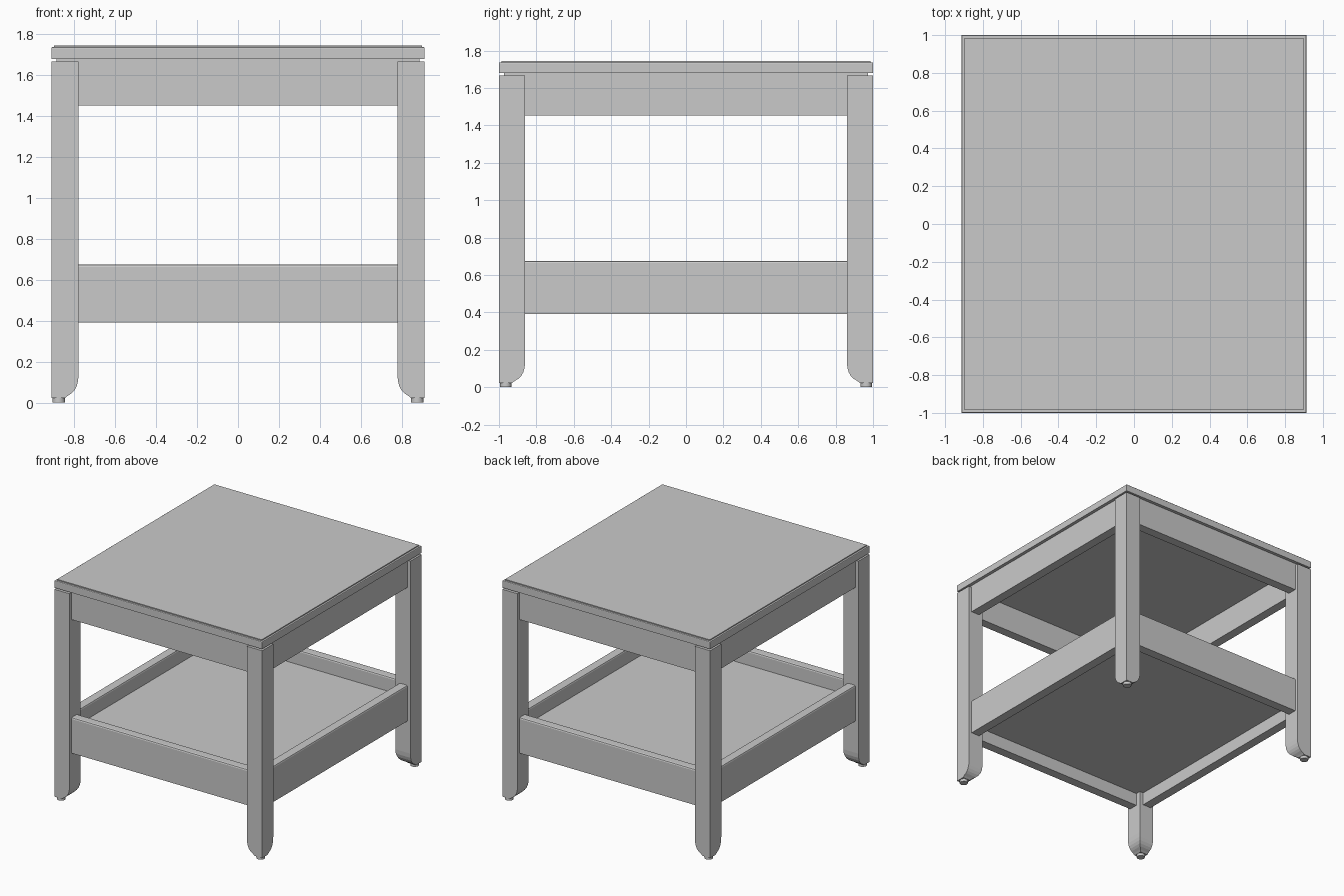
import bpy
import bmesh

cube = bpy.data.objects.get("Cube")
if cube:
    bpy.data.objects.remove(cube, do_unlink=True)

grey = bpy.data.materials.new("plain_grey")
grey.use_nodes = True
grey.diffuse_color = (0.59, 0.59, 0.59, 1)
grey.node_tree.nodes["Principled BSDF"].inputs["Base Color"].default_value = (0.59, 0.59, 0.59, 1)

HALF_X, HALF_Y = 0.912, 1.0     # outer corner of the legs
LEG_X, LEG_Y = 0.133, 0.14      # leg section
RECESS, BOARD = 0.026, 0.074    # rail setback and thickness


def finish(name, bm):
    bmesh.ops.recalc_face_normals(bm, faces=bm.faces)
    mesh = bpy.data.meshes.new(name)
    bm.to_mesh(mesh)
    bm.free()
    mesh.materials.append(grey)
    obj = bpy.data.objects.new(name, mesh)
    bpy.context.collection.objects.link(obj)


def box(name, x, y, z, bevel=0.0, axes=()):
    """Box from (low, high) ranges; bevels the top edges running along axes."""
    bm = bmesh.new()
    bmesh.ops.create_cube(bm, size=1)
    for v in bm.verts:
        for i, (low, high) in enumerate((x, y, z)):
            v.co[i] = low if v.co[i] < 0 else high
    if bevel:
        edges = []
        for e in bm.edges:
            a, b = (v.co for v in e.verts)
            if min(a.z, b.z) > z[1] - 0.001 and any(abs(a[i] - b[i]) > 0.001 for i in axes):
                edges.append(e)
        bmesh.ops.bevel(bm, geom=edges, offset=bevel, segments=2, profile=0.5, affect='EDGES')
    finish(name, bm)


def leg(name, sx, sy):
    """Square post whose two inner sides curve in to a narrow base."""
    # height, fraction of full width
    profile = [(0.022, 0.5), (0.033, 0.6), (0.045, 0.74), (0.06, 0.85),
               (0.08, 0.93), (0.105, 0.98), (0.14, 1), (1.667, 1)]
    bm = bmesh.new()
    rings = []
    for z, f in profile:
        ox, oy = sx * HALF_X, sy * HALF_Y
        ix, iy = ox - sx * LEG_X * f, oy - sy * LEG_Y * f
        rings.append([bm.verts.new((a, b, z))
                      for a, b in ((ox, oy), (ix, oy), (ix, iy), (ox, iy))])
    for low, high in zip(rings, rings[1:]):
        for i in range(4):
            j = (i + 1) % 4
            bm.faces.new((low[i], low[j], high[j], high[i]))
    bm.faces.new(rings[0])
    bm.faces.new(rings[-1])
    finish(name, bm)


def foot(name, x, y):
    height = 0.026
    bpy.ops.mesh.primitive_cylinder_add(vertices=16, radius=0.031, depth=height,
                                        location=(x, y, height / 2))
    obj = bpy.context.object
    obj.name = name
    obj.data.materials.append(grey)
    bpy.ops.object.shade_smooth_by_angle()


# Legs with foot pads
for sy, end in ((-1, "front"), (1, "back")):
    for sx, side in ((-1, "right"), (1, "left")):
        leg(f"{end}_{side}_leg", sx, sy)
        foot(f"{end}_{side}_foot", sx * (HALF_X - 0.036), sy * (HALF_Y - 0.036))

# Upper aprons and lower rails on all four sides
in_x, in_y = HALF_X - LEG_X, HALF_Y - LEG_Y
for part, z, bevel in (("apron", (1.452, 1.672), 0), ("rail", (0.392, 0.675), 0.012)):
    for s, end, side in ((-1, "front", "right"), (1, "back", "left")):
        across = sorted((s * (HALF_Y - RECESS), s * (HALF_Y - RECESS - BOARD)))
        box(f"{end}_{part}", (-in_x, in_x), across, z, bevel, (0,))
        across = sorted((s * (HALF_X - RECESS), s * (HALF_X - RECESS - BOARD)))
        box(f"{side}_{part}", across, (-in_y, in_y), z, bevel, (1,))


def panel(name, inset, z, bevel=0.0):
    x, y = HALF_X - inset, HALF_Y - inset
    box(name, (-x, x), (-y, y), z, bevel, (0, 1))


# Lower shelf and layered top
panel("shelf", RECESS + BOARD, (0.495, 0.56))
panel("top_spacer", RECESS, (1.667, 1.68))
panel("table_top", 0, (1.68, 1.737), 0.006)
panel("top_sheet", 0.014, (1.737, 1.745))
